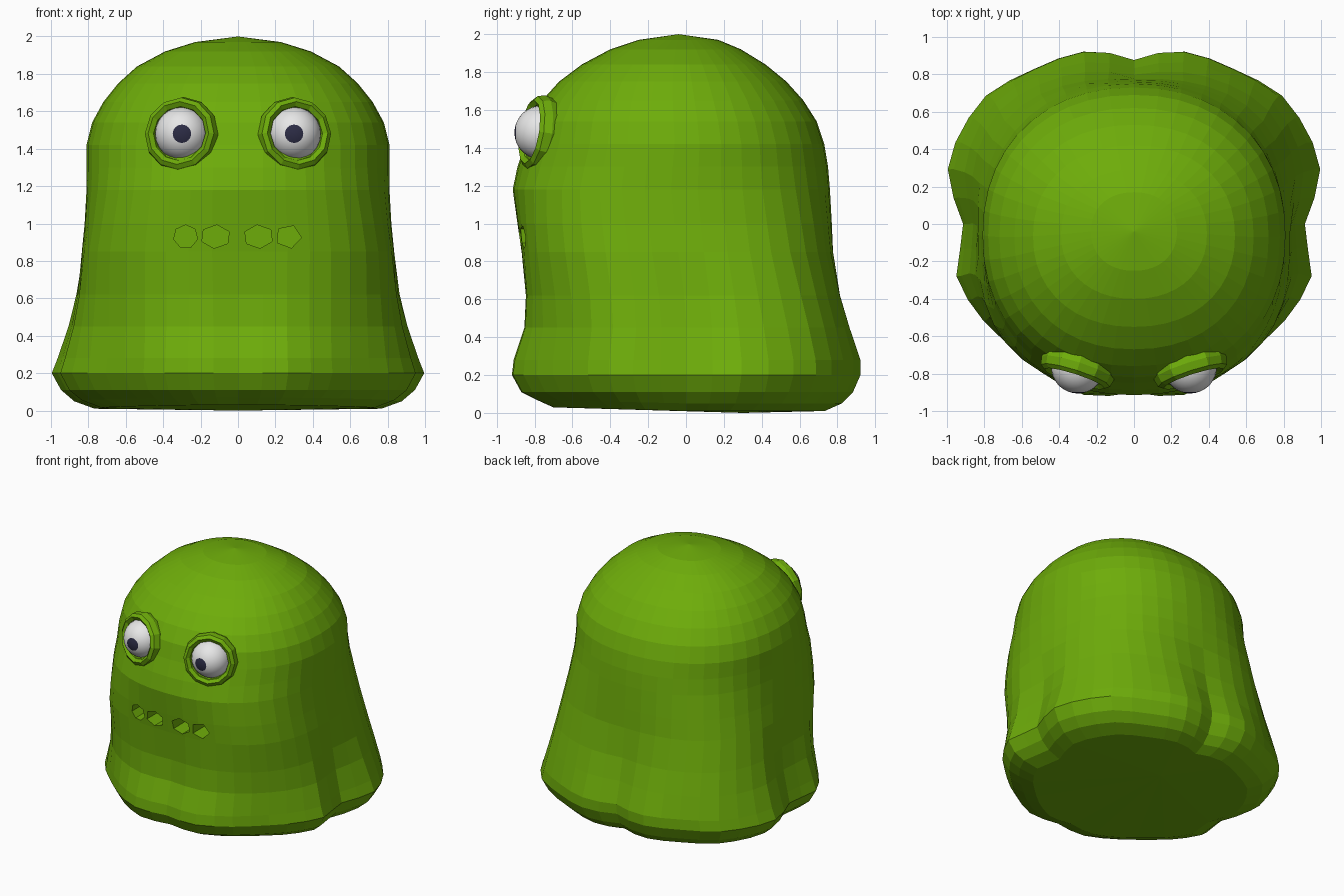
import bpy, bmesh, math
from mathutils import Matrix, Vector

default = bpy.data.objects.get("Cube")
if default:
    bpy.data.objects.remove(default, do_unlink=True)


def make_material(name, colour):
    mat = bpy.data.materials.new(name)
    mat.use_nodes = True
    mat.diffuse_color = (*colour, 1)
    mat.node_tree.nodes["Principled BSDF"].inputs["Base Color"].default_value = (*colour, 1)
    return mat


green = make_material("slime green", (0.155, 0.415, 0.003))
white = make_material("eye white", (0.8, 0.8, 0.8))
dark = make_material("pupil navy", (0.025, 0.025, 0.06))


def make_object(name, bm, *materials):
    mesh = bpy.data.meshes.new(name)
    bmesh.ops.recalc_face_normals(bm, faces=bm.faces)
    bm.to_mesh(mesh)
    bm.free()
    for mat in materials:
        mesh.materials.append(mat)
    obj = bpy.data.objects.new(name, mesh)
    bpy.context.collection.objects.link(obj)
    return obj


# Body rows: height, half width, front depth, back depth
ROWS = [
    (.01, .77, .71, .74), (.05, .88, .8, .83), (.11, .95, .88, .89),
    (.2, 1, .93, .93), (.28, .97, .92, .93), (.45, .91, .86, .87),
    (.62, .87, .85, .82), (.85, .84, .87, .78), (1, .82, .89, .77),
    (1.18, .81, .915, .76), (1.3, .81, .89, .75), (1.42, .81, .85, .73),
    (1.54, .78, .82, .69), (1.65, .72, .76, .62), (1.75, .64, .67, .53),
    (1.84, .54, .55, .42), (1.92, .39, .4, .29), (1.97, .23, .25, .17),
]
# One half of the wavy hem, from back to front
HEM = [(0, .87), (.22, .93), (.55, .82), (.8, .68), (.95, .45), (1, .27), (.95, .1),
       (.9, -.03), (.95, -.28), (.86, -.45), (.66, -.65), (.5, -.79), (.25, -.92), (0, -.9)]
HEM_POLAR = [(math.atan2(x, y), math.hypot(x, y)) for x, y in HEM]
SEGMENTS = 44


def hem_radius(angle):
    for (a0, r0), (a1, r1) in zip(HEM_POLAR, HEM_POLAR[1:]):
        if angle <= a1:
            return r0 + (r1 - r0) * (angle - a0) / (a1 - a0)
    return HEM_POLAR[-1][1]


def rounded(value):
    return math.copysign(abs(value) ** 0.92, value)


def body_point(index, row):
    z, width, front, back = row
    angle = math.tau * index / SEGMENTS
    s, c = math.sin(angle), math.cos(angle)
    # Rounded upper outline
    upper = Vector((width * rounded(s), (back - front) / 2 + (back + front) / 2 * rounded(c), z))
    # Wavy lower outline, fading out with height
    radius = hem_radius(min(angle, math.tau - angle))
    depth = back if c > 0 else front
    lower = Vector((radius * s * width, radius * c * depth / 0.93, z))
    fade = min(1, max(0, (0.9 - z) / 0.7))
    point = upper.lerp(lower, fade)
    # Folds swell the four corners between hem and face
    swell = 1 + 0.065 * max(0, 1 - ((z - 0.75) / 0.5) ** 2) * math.sin(2 * angle) ** 2
    point.x *= swell
    point.y *= swell
    if z < 0.1:
        point.z += 0.02 * max(0, -c)
    return point


bm = bmesh.new()
rings = [[bm.verts.new(body_point(i, row)) for i in range(SEGMENTS)] for row in ROWS]
for low, high in zip(rings, rings[1:]):
    for i in range(SEGMENTS):
        j = (i + 1) % SEGMENTS
        bm.faces.new((low[i], low[j], high[j], high[i]))
# Nearly flat base and rounded crown
base = bm.verts.new((0, 0.3, 0))
crown = bm.verts.new((0, -0.04, 2))
for i in range(SEGMENTS):
    j = (i + 1) % SEGMENTS
    bm.faces.new((rings[0][j], rings[0][i], base))
    bm.faces.new((rings[-1][i], rings[-1][j], crown))
body = make_object("body", bm, green)

# Mouth: a row of four uneven holes
bm = bmesh.new()
for x, half_width, sides, tilt in [(-.28, .065, 7, 0), (-.12, .08, 6, .1),
                                   (.11, .08, 6, -.1), (.27, .07, 5, .4)]:
    matrix = (Matrix.Translation((x, -0.9, 0.93)) @ Matrix.Diagonal((half_width, 1, 0.063, 1))
              @ Matrix.Rotation(tilt, 4, 'Y') @ Matrix.Rotation(math.pi / 2, 4, 'X'))
    bmesh.ops.create_cone(bm, cap_ends=True, segments=sides, radius1=1, radius2=1,
                          depth=0.4, matrix=matrix)
cutter = make_object("mouth_cutter", bm, green)
cutter.hide_render = True
cut = body.modifiers.new("mouth", 'BOOLEAN')
cut.operation = 'DIFFERENCE'
cut.solver = 'EXACT'
cut.object = cutter
bpy.context.view_layer.objects.active = body
bpy.ops.object.modifier_apply(modifier=cut.name)
bpy.data.objects.remove(cutter, do_unlink=True)

for side, label in ((1, "left"), (-1, "right")):
    # Eyeball with its pole facing forward; the cap around the pole is the pupil
    bm = bmesh.new()
    bmesh.ops.create_uvsphere(bm, u_segments=24, v_segments=18, radius=0.143,
                              matrix=Matrix.Rotation(math.pi / 2, 4, 'X'))
    for face in bm.faces:
        face.smooth = True
        forward = -face.calc_center_median().normalized().y
        face.material_index = int(forward > math.cos(math.radians(20)))
    eye = make_object(label + "_eyeball", bm, white, dark)
    eye.location = (side * 0.3, -0.763, 1.48)

    # Faceted eyelid ring, deepened so that it grows out of the body
    outward = Vector((side * 0.3, -0.93, 0.15))
    bpy.ops.mesh.primitive_torus_add(major_segments=12, minor_segments=8,
                                     major_radius=0.17, minor_radius=0.034,
                                     location=(side * 0.3, -0.77, 1.475),
                                     rotation=outward.to_track_quat('Z', 'Y').to_euler())
    lid = bpy.context.object
    lid.name = label + "_eyelid"
    lid.scale.z = 1.8
    lid.data.materials.append(green)
